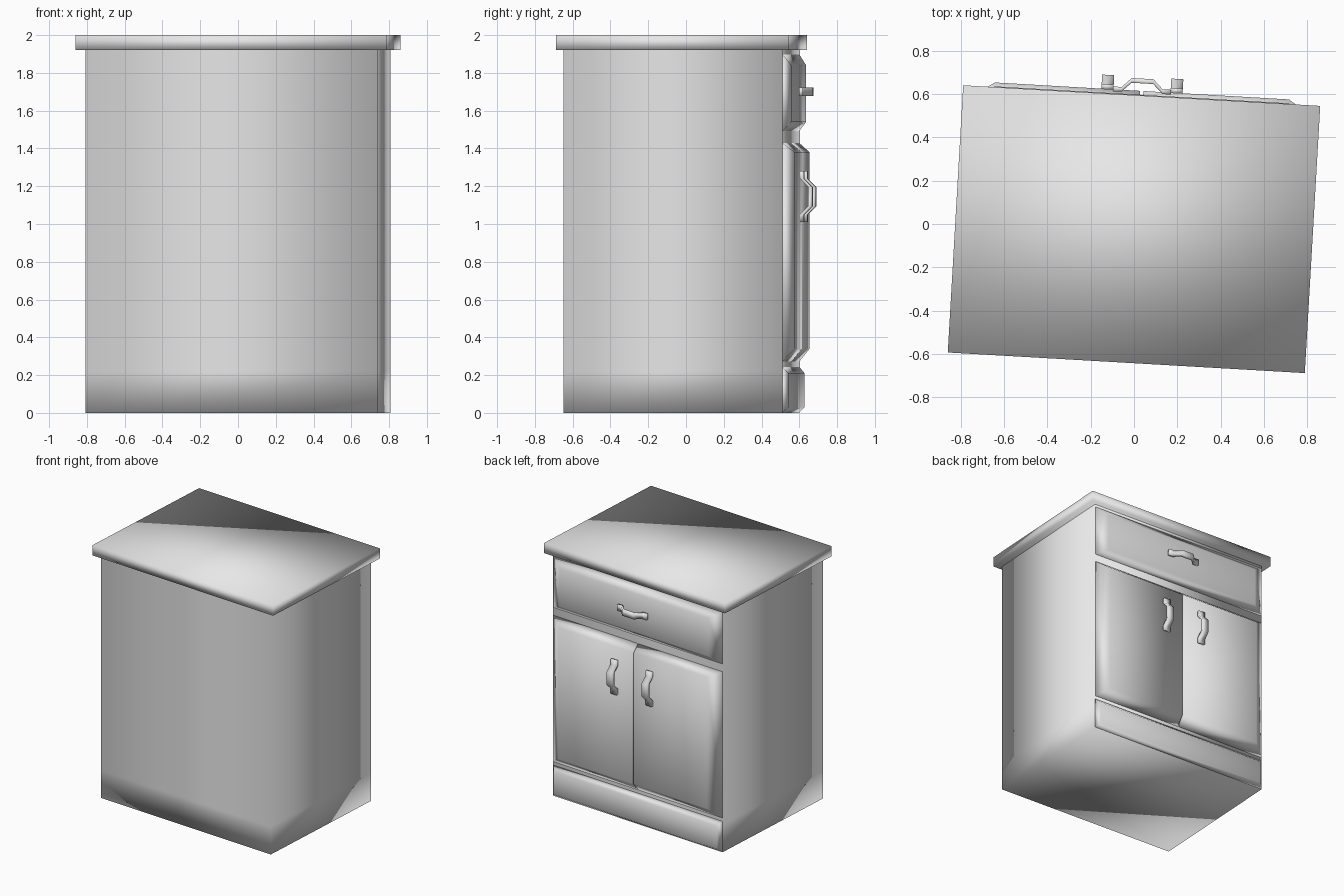
import bpy, math
from mathutils import Matrix

if "Cube" in bpy.data.objects:
    bpy.data.objects.remove(bpy.data.objects["Cube"])

mat = bpy.data.materials.new("light_grey")
mat.diffuse_color = (0.8, 0.8, 0.8, 1)
mat.use_nodes = True
mat.node_tree.nodes["Principled BSDF"].inputs["Base Color"].default_value = mat.diffuse_color

# The whole cabinet is turned slightly about z
PLACE = Matrix.Translation((0, -0.024, 0)) @ Matrix.Rotation(math.radians(-3.3), 4, 'Z')


def make(name, verts, faces):
    me = bpy.data.meshes.new(name)
    me.from_pydata(verts, [], faces)
    me.materials.append(mat)
    ob = bpy.data.objects.new(name, me)
    bpy.context.collection.objects.link(ob)
    for p in me.polygons:
        p.use_smooth = True
    ob.matrix_world = PLACE
    return ob


def loft(name, rings, cap_start=True, cap_end=True):
    """Skin a list of four-point rings."""
    verts = [v for r in rings for v in r]
    faces = []
    for k in range(len(rings) - 1):
        a = 4 * k
        for i in range(4):
            j = (i + 1) % 4
            faces.append((a + i, a + j, a + 4 + j, a + 4 + i))
    if cap_start:
        faces.append((3, 2, 1, 0))
    if cap_end:
        e = 4 * (len(rings) - 1)
        faces.append((e, e + 1, e + 2, e + 3))
    return make(name, verts, faces)


def level(hx, hy, z):
    return [(-hx, -hy, z), (hx, -hy, z), (hx, hy, z), (-hx, hy, z)]


def upright(x0, x1, z0, z1, y):
    return [(x1, y, z0), (x0, y, z0), (x0, y, z1), (x1, y, z1)]


# Carcass and worktop
loft("cabinet_body", [level(0.775, 0.58, z) for z in (0, 0.22, 1.93)], cap_end=False)
loft("worktop", [level(0.8265, 0.6185, z) for z in (1.92, 2.0)])

# Bevelled front panels, on the +y side
BASE = 0.579
loft("kick_board", [upright(-0.775, 0.775, 0.0, 0.245, BASE),
                    upright(-0.745, 0.745, 0.03, 0.21, 0.61)])
loft("drawer_front", [upright(-0.775, 0.775, 1.49, 1.9, BASE),
                      upright(-0.68, 0.68, 1.54, 1.84, 0.622)])
for side, s in (("left", -1), ("right", 1)):
    b = sorted((0.005 * s, 0.775 * s))
    f = sorted((0.008 * s, 0.68 * s))
    loft(side + "_door", [upright(b[0], b[1], 0.27, 1.43, BASE),
                          upright(f[0], f[1], 0.34, 1.38, 0.64)])


# Bent strap handles: path of (along, out)
PATH = [(-0.135, 0.01), (-0.095, 0.01), (-0.05, 0.054),
        (0.05, 0.054), (0.095, 0.01), (0.135, 0.01)]


def handle(name, cx, y, cz, vertical, half_w, t=0.011):
    rings = []
    for a, o in PATH:
        ring = []
        for w, d in ((-half_w, -t), (half_w, -t), (half_w, t), (-half_w, t)):
            if vertical:
                ring.append((cx + w, y + o + d, cz + a))
            else:
                ring.append((cx + a, y + o + d, cz - w))
        rings.append(ring)
    loft(name, rings)


handle("drawer_handle", 0, 0.632, 1.7, False, 0.023)
handle("left_door_handle", -0.16, 0.64, 1.145, True, 0.028)
handle("right_door_handle", 0.16, 0.64, 1.145, True, 0.028)

# Consistent outward normals
import bmesh
for ob in bpy.context.collection.objects:
    bm = bmesh.new()
    bm.from_mesh(ob.data)
    bmesh.ops.recalc_face_normals(bm, faces=bm.faces)
    bm.to_mesh(ob.data)
    bm.free()
